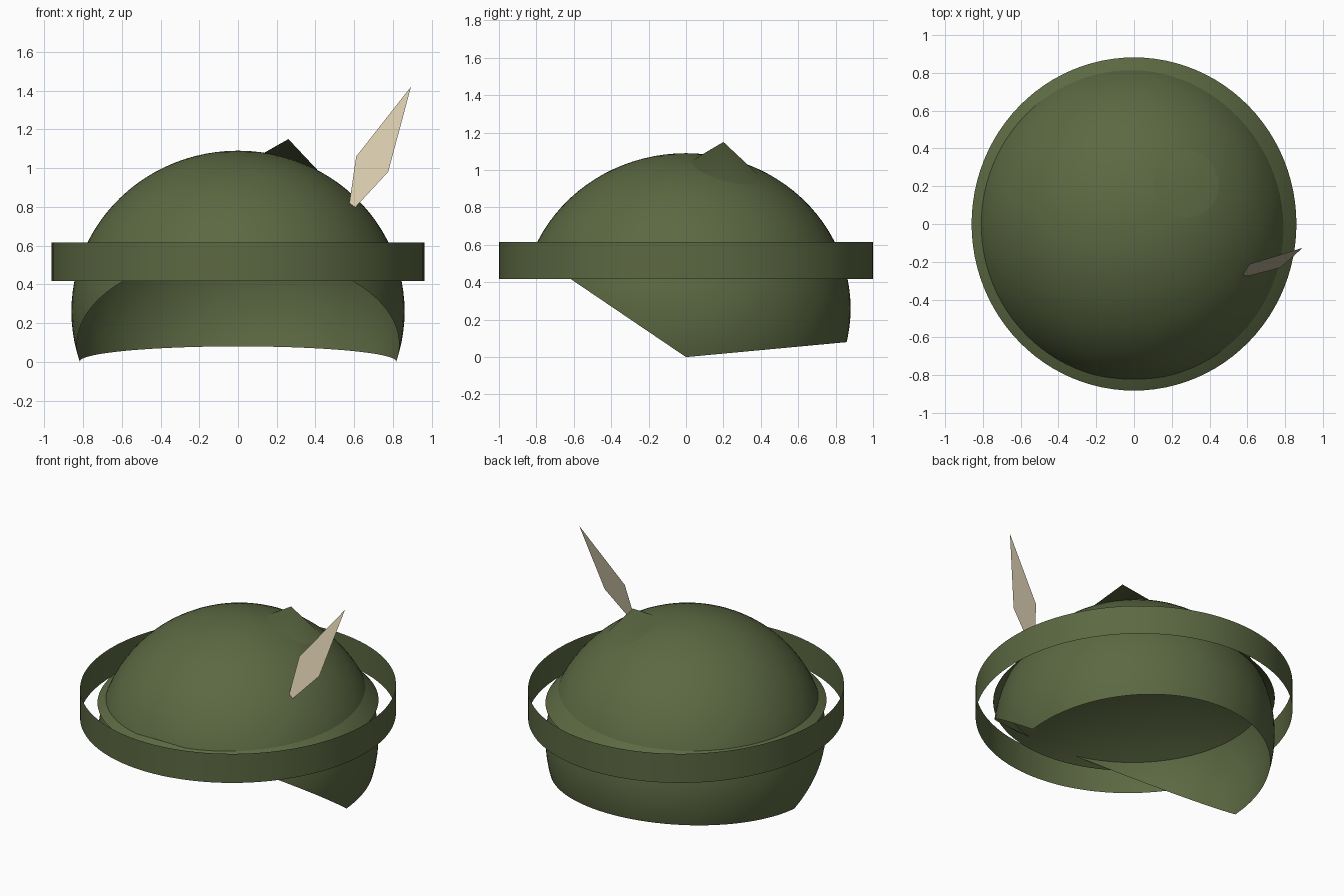
import bpy, bmesh, math
from mathutils import Vector

if "Cube" in bpy.data.objects:
    bpy.data.objects.remove(bpy.data.objects["Cube"])


def material(name, color):
    m = bpy.data.materials.new(name)
    m.diffuse_color = (*color, 1)
    m.use_nodes = True
    m.node_tree.nodes["Principled BSDF"].inputs["Base Color"].default_value = m.diffuse_color
    return m


GREEN = material("olive felt", (0.107, 0.140, 0.055))
CREAM = material("cream feather", (0.70, 0.61, 0.43))
N = 96


def finish(bm, name, mat, smooth=True):
    mesh = bpy.data.meshes.new(name)
    bm.to_mesh(mesh)
    bm.free()
    mesh.materials.append(mat)
    ob = bpy.data.objects.new(name, mesh)
    bpy.context.collection.objects.link(ob)
    if smooth:
        bpy.ops.object.select_all(action='DESELECT')
        ob.select_set(True)
        bpy.context.view_layer.objects.active = ob
        bpy.ops.object.shade_smooth_by_angle(angle=math.radians(40))
    return ob


def ring(bm, rx, ry, z):
    """Ellipse of vertices around the hat's axis."""
    angles = [2 * math.pi * i / N for i in range(N)]
    return [bm.verts.new((rx * math.cos(a), ry * math.sin(a), z)) for a in angles]


def keep_side(bm, point, normal):
    """Cut with a plane and keep the side the normal points to."""
    bmesh.ops.bisect_plane(bm, geom=bm.verts[:] + bm.edges[:] + bm.faces[:],
                           plane_co=point, plane_no=normal, clear_inner=True)


# Crown: open ellipsoid, cut up at the front and slightly at the back
bm = bmesh.new()
bmesh.ops.create_uvsphere(bm, u_segments=N, v_segments=48, radius=1)
for v in bm.verts:
    v.co = Vector((0.86 * v.co.x, 0.88 * v.co.y, 0.83 * v.co.z + 0.26))
keep_side(bm, (0, 0, 0), (0, 0.677, 1))
keep_side(bm, (0, 0, 0), (0, -0.093, 1))
finish(bm, "crown", GREEN)

# Leaning cone: its rim is the ledge around the crown, its tip pokes out of the top
bm = bmesh.new()
rim = ring(bm, 0.86, 0.882, 0.512)
apex = bm.verts.new((0.26, 0.20, 1.15))
for i in range(N):
    bm.faces.new((rim[i], rim[(i + 1) % N], apex))
finish(bm, "leaning_cone", GREEN)

# Brim band: thin open ring around the hat
bm = bmesh.new()
low, high = ring(bm, 0.962, 1.0, 0.417), ring(bm, 0.962, 1.0, 0.615)
for i in range(N):
    j = (i + 1) % N
    bm.faces.new((low[i], low[j], high[j], high[i]))
finish(bm, "brim_band", GREEN)

# Feather: flat blade leaning outward and back
bm = bmesh.new()
outline = [(0.575, 0.82), (0.605, 0.797), (0.775, 0.98), (0.893, 1.42), (0.61, 1.06)]
bm.faces.new([bm.verts.new((x, -0.275 + 0.24 * (z - 0.8), z)) for x, z in outline])
finish(bm, "feather", CREAM, smooth=False)
